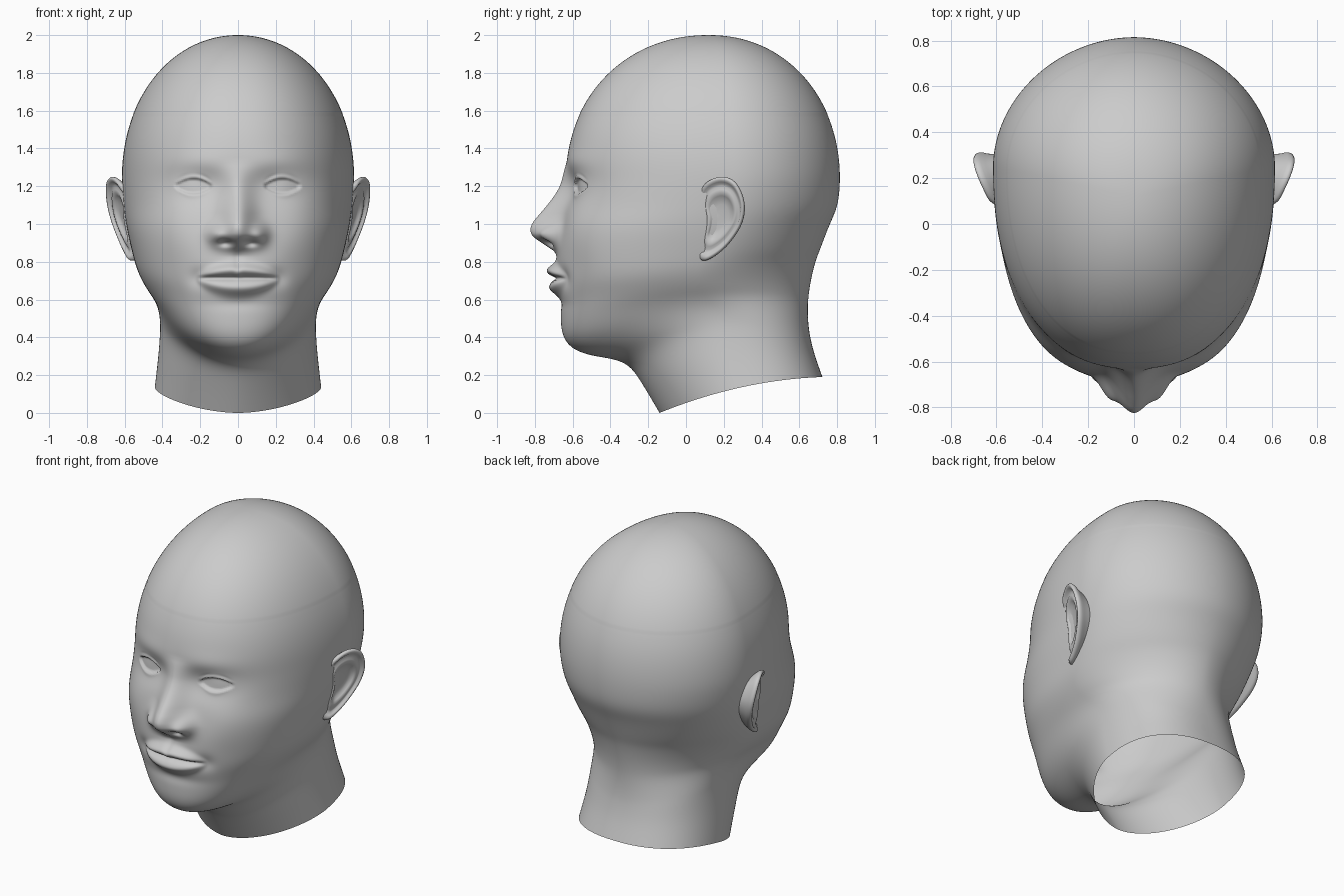
import bpy, bmesh, math
from math import sin, cos, pi, exp

mat = bpy.data.materials.new("plain grey")
mat.diffuse_color = (0.6, 0.6, 0.6, 1)


def catmull(P, i, t, closed=False):
    n = len(P)
    g = (lambda k: P[k % n]) if closed else (lambda k: P[max(0, min(n - 1, k))])
    return [0.5 * (2 * b + (c - a) * t + (2 * a - 5 * b + 4 * c - d) * t * t
                   + (3 * b - a - 3 * c + d) * t ** 3)
            for a, b, c, d in zip(g(i - 1), g(i), g(i + 1), g(i + 2))]


def smooth(a, b, x):
    t = max(0, min(1, (x - a) / (b - a)))
    return t * t * (3 - 2 * t)


def linear(knots, x):
    if x <= knots[0][0]:
        return knots[0][1]
    for (a, p), (b, q) in zip(knots, knots[1:]):
        if x <= b:
            return p + (q - p) * (x - a) / (b - a)
    return knots[-1][1]


def build(name, rings, cap_first=None, cap_last=None):
    """Skin closed rings of points, with optional pole points."""
    bm = bmesh.new()
    R = [[bm.verts.new(p) for p in ring] for ring in rings]
    n = len(R[0])
    for a, b in zip(R, R[1:]):
        for j in range(n):
            k = (j + 1) % n
            bm.faces.new((a[j], a[k], b[k], b[j]))
    for ring, pole in ((R[0], cap_first), (R[-1], cap_last)):
        if pole:
            v = bm.verts.new(pole)
            for j in range(n):
                bm.faces.new((v, ring[j], ring[(j + 1) % n]))
    bmesh.ops.recalc_face_normals(bm, faces=bm.faces)
    me = bpy.data.meshes.new(name)
    bm.to_mesh(me)
    bm.free()
    me.materials.append(mat)
    for p in me.polygons:
        p.use_smooth = True
    ob = bpy.data.objects.new(name, me)
    bpy.context.collection.objects.link(ob)
    return ob


# Nose ridge height above the face, by z
NOSE = [(0.845, 0), (0.87, 0.035), (0.9, 0.085), (0.93, 0.135), (0.96, 0.158), (1.0, 0.157),
        (1.05, 0.125), (1.1, 0.09), (1.15, 0.06), (1.2, 0.036), (1.25, 0.022), (1.33, 0)]
# Soft mounds and hollows: x, z, sigma x, sigma z, forward amount
BUMPS = [(0.115, 0.945, 0.032, 0.036, 0.05),   # nostril wing
         (0.065, 0.9, 0.026, 0.013, -0.035),   # nostril
         (0.2, 1.2, 0.1, 0.06, -0.052),        # eye socket
         (0.235, 1.2, 0.065, 0.042, 0.03),     # eyeball
         (0.22, 1.325, 0.11, 0.045, 0.008),    # brow
         (0.36, 1.02, 0.09, 0.09, 0.012),      # cheekbone
         (0.34, 0.74, 0.08, 0.1, -0.01),       # cheek hollow
         (0.215, 0.715, 0.035, 0.035, -0.016), # mouth corner
         (0.0, 0.83, 0.016, 0.022, -0.007),    # philtrum
         (0.0, 0.58, 0.12, 0.025, -0.008)]     # hollow over the chin


def face_relief(x, z):
    """How far the face stands forward of the plain head form."""
    x = abs(x)
    if x > 0.65 or z < 0.45 or z > 1.6:
        return 0
    d = 0
    for cx, cz, sx, sz, amt in BUMPS:
        e = ((x - cx) / sx) ** 2 + ((z - cz) / sz) ** 2
        if e < 30:
            d += amt * exp(-e / 2)
    # nose ridge
    h = (linear(NOSE, z - 0.015) + linear(NOSE, z) + linear(NOSE, z + 0.015)) / 3
    d += h * exp(-(x / linear([(0.95, 0.1), (1.05, 0.085), (1.2, 0.075)], z)) ** 2)
    # lips, thinning toward the corners
    env = max(0, 1 - (x / 0.22) ** 2)
    bow = 0.006 * exp(-(x / 0.02) ** 2)
    zu, zl = 0.713 + 0.044 * env ** 0.7 - bow, 0.713 - 0.05 * env ** 0.7
    d += env ** 0.9 * (0.05 * exp(-((z - zu) / (0.01 + 0.014 * env)) ** 2 / 2)
                       + 0.045 * exp(-((z - zl) / (0.012 + 0.017 * env)) ** 2 / 2))
    d -= 0.022 * min(1, env * 2) * exp(-((z - 0.713) / 0.008) ** 2 / 2)
    # eyelids and eye opening
    u = (x - 0.235) / 0.1
    if abs(u) < 1:
        k = 1 - u * u
        v = abs(z - 1.2) / (0.037 * k + 0.003)
        d -= 0.015 * (1 - smooth(0.85, 1.15, v)) * min(1, 3 * k)
        if z > 1.2:
            d += 0.008 * k * exp(-((v - 1.35) / 0.3) ** 2)
            d -= 0.006 * k * exp(-((z - 1.225 - 0.034 * k) / 0.009) ** 2)
        else:
            d += 0.003 * k * exp(-((v - 1.3) / 0.3) ** 2)
    return d


COLS = 256
ANGLES = []
for j in range(COLS):
    a = 2 * pi * j / COLS
    ANGLES.append(a - 0.45 * sin(a))     # denser at the face


def section(fy, fz, by, bz, w, ym, nf, nb, bow):
    """Tilted outline from a front point to a back point, arched by bow."""
    pts = []
    for th in ANGLES:
        s, c = sin(th), cos(th)
        n = nf if c > 0 else nb
        r = (abs(s) ** n + abs(c) ** n) ** (-1 / n)
        x = w * r * s
        y = ym - r * c * ((ym - fy) if c > 0 else (by - ym))
        t = (y - fy) / (by - fy)
        z = fz + (bz - fz) * t + bow * 4 * t * (1 - t)
        if c > 0:
            y -= face_relief(x, z) * smooth(0, 0.3, c)
        pts.append((x, y, z))
    return pts


# Skull dome: slightly full ellipsoid above z = 1.25
rows = []
DOME = 95
for i in range(1, DOME):
    p = pi / 2 * (1 - (i / DOME)) ** 1.2
    c, z = cos(p) ** 0.95, 1.25 + 0.75 * sin(p) ** 0.98
    rows.append([0.12 - 0.755 * c, z, 0.12 + 0.695 * c, z, 0.615 * cos(p) ** 0.98,
                 0.12 + 0.13 * c, 2 + 0.25 * c, 2 - 0.06 * c, 0])

# Face, jaw, neck: front y, z, back y, z, half width, widest y, front and back fullness, arch
KEYS = [(-0.62, 1.4, 0.80, 1.4, 0.602, 0.245, 2.25, 1.94, 0),
        (-0.635, 1.25, 0.815, 1.25, 0.615, 0.25, 2.25, 1.94, 0),
        (-0.645, 1.1, 0.802, 1.1, 0.606, 0.22, 2.35, 1.94, 0),
        (-0.665, 0.98, 0.757, 0.99, 0.59, 0.17, 2.5, 1.94, 0),
        (-0.685, 0.86, 0.715, 0.88, 0.565, 0.12, 2.5, 1.9, 0),
        (-0.685, 0.70, 0.682, 0.79, 0.535, 0.07, 2.4, 1.85, 0.015),
        (-0.665, 0.58, 0.657, 0.68, 0.497, 0.06, 2.3, 1.85, 0.05),
        (-0.66, 0.44, 0.645, 0.58, 0.447, 0.1, 2.2, 1.95, 0.09),
        (-0.63, 0.36, 0.645, 0.51, 0.425, 0.15, 2.15, 2.1, 0.115),
        (-0.535, 0.31, 0.65, 0.45, 0.415, 0.19, 2.0, 2.2, 0.12),
        (-0.325, 0.27, 0.66, 0.39, 0.412, 0.21, 1.9, 2.3, 0.1),
        (-0.245, 0.175, 0.68, 0.31, 0.42, 0.23, 1.85, 2.35, 0.07),
        (-0.14, 0.0, 0.722, 0.19, 0.44, 0.29, 1.8, 2.35, 0.04)]
for i in range(1, len(KEYS) - 1):
    a, b = KEYS[i], KEYS[i + 1]
    steps = math.ceil(math.hypot(b[0] - a[0], b[1] - a[1]) / (0.008 if i < 7 else 0.012))
    rows += [catmull(KEYS, i, k / steps) for k in range(steps)]
rows.append(list(KEYS[-1]))

# Even out the rows so that no key leaves a crease
for _ in range(3):
    old = rows
    rows = []
    for i, row in enumerate(old):
        m = min(4, i, len(old) - 1 - i) if i > 60 else 0
        near = old[i - m:i + m + 1]
        rows.append([sum(col) / len(near) for col in zip(*near)])
build("head_and_neck", [section(*r) for r in rows], cap_first=(0, 0.12, 2.0))

# Ear: outline (y, z), then rings moving inward with a relief profile
OUTLINE = [(0.19, 1.25), (0.265, 1.215), (0.308, 1.11), (0.293, 1.0), (0.225, 0.895),
           (0.15, 0.83), (0.09, 0.807), (0.06, 0.85), (0.077, 0.945), (0.083, 1.03),
           (0.065, 1.13), (0.105, 1.215)]
# scale, outward height: from behind, round the rim, into the bowl
RELIEF = [(0.6, -0.11), (0.75, -0.07), (0.88, -0.035), (0.96, -0.02), (1.0, -0.006),
          (1.0, 0.004), (0.97, 0.012), (0.92, 0.013), (0.87, 0.007), (0.82, -0.004),
          (0.75, -0.006), (0.68, 0.0), (0.6, 0.002), (0.52, -0.006), (0.44, -0.016),
          (0.3, -0.02), (0.15, -0.021)]
CY, CZ = 0.18, 1.04


def ear_point(y, z, h):
    up = (z - 0.82) / 0.4
    flare = 0.062 + 0.04 * up
    x = 0.562 + 0.045 * up + flare * (y - 0.07) / 0.24
    x -= 0.03 * smooth(0.115, 0.06, y)    # front edge sinks into the head
    return (x + h * 0.92, y - h * 0.38, z)


edge = [catmull(OUTLINE, i, k / 6, True) for i in range(len(OUTLINE)) for k in range(6)]
ear = build("ears", [[ear_point(CY + (y - CY) * s, CZ + (z - CZ) * s, h) for y, z in edge]
                     for s, h in RELIEF], cap_last=ear_point(CY, CZ, -0.021))
mirror = ear.modifiers.new("mirror", 'MIRROR')
mirror.use_axis = (True, False, False)
mirror.use_mirror_merge = False
